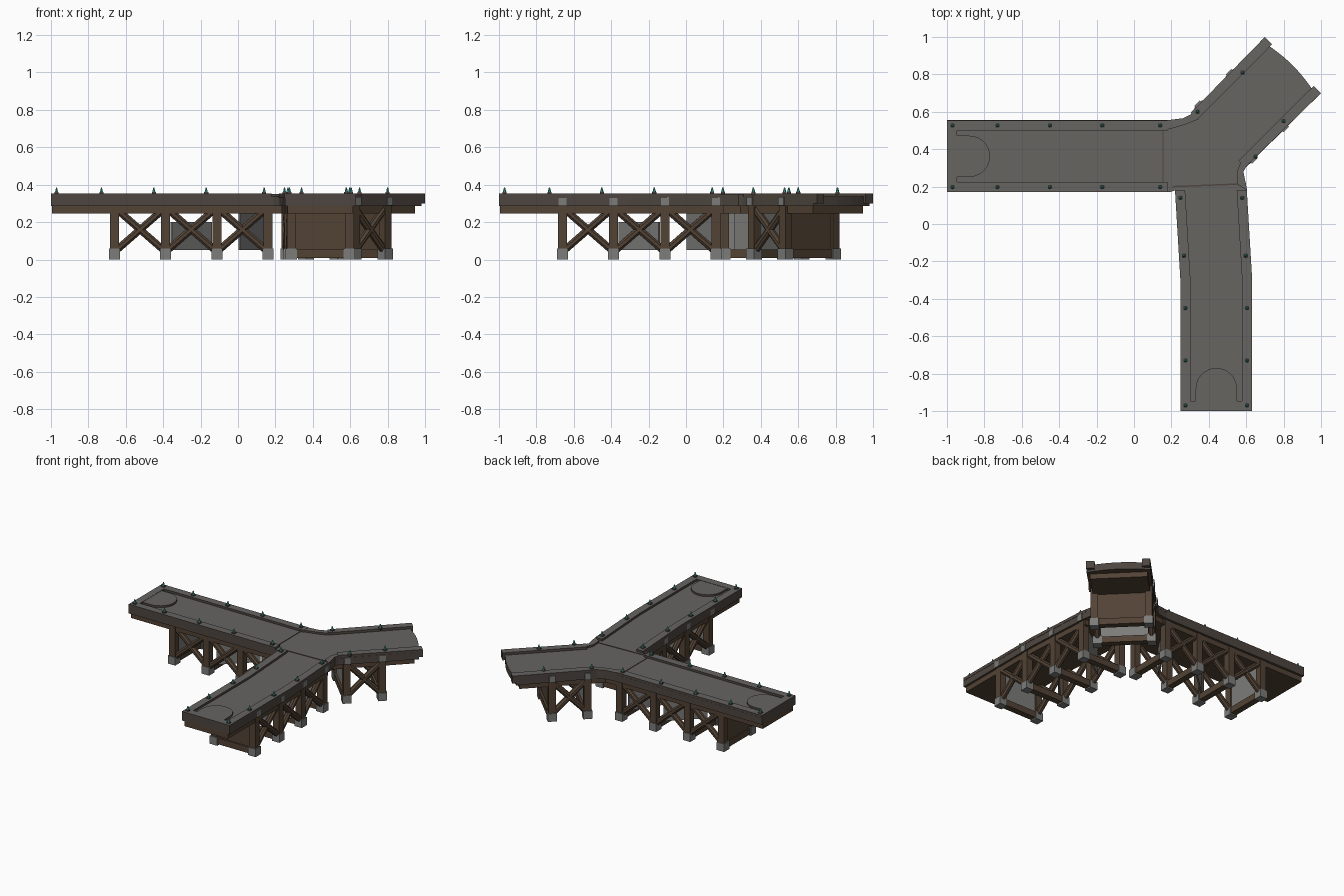
import bpy, bmesh, math
from mathutils import Vector

if "Cube" in bpy.data.objects:
    bpy.data.objects.remove(bpy.data.objects["Cube"])

def mat(name, r, g, b):
    m = bpy.data.materials.new(name)
    m.diffuse_color = (r, g, b, 1)
    m.use_nodes = True
    m.node_tree.nodes["Principled BSDF"].inputs["Base Color"].default_value = m.diffuse_color
    return m

DECK = mat("deck grey", .135, .128, .12)
EDGE = mat("dark edge timber", .075, .06, .05)
WOOD = mat("brown timber", .085, .055, .035)
STONE = mat("footing grey", .2, .2, .195)
TEAL = mat("teal crystal", .06, .33, .29)

def finish(name, bm, mats):
    bmesh.ops.recalc_face_normals(bm, faces=bm.faces)
    me = bpy.data.meshes.new(name)
    bm.to_mesh(me)
    bm.free()
    for m in mats:
        me.materials.append(m)
    ob = bpy.data.objects.new(name, me)
    bpy.context.collection.objects.link(ob)
    return ob

def prism(name, pts, z0, z1, mats):
    """Extruded plan outline; optional second / third material for sides / underside."""
    bm = bmesh.new()
    lo = [bm.verts.new((x, y, z0)) for x, y in pts]
    hi = [bm.verts.new((x, y, z1)) for x, y in pts]
    bm.faces.new(lo)
    bm.faces.new(hi)
    n = len(pts)
    for i in range(n):
        j = (i + 1) % n
        bm.faces.new((lo[i], lo[j], hi[j], hi[i]))
    bmesh.ops.recalc_face_normals(bm, faces=bm.faces)
    for f in bm.faces:
        k = 0 if f.normal.z > .5 else (2 if f.normal.z < -.5 else 1)
        f.material_index = min(k, len(mats) - 1)
    return finish(name, bm, mats)

def strip(name, outer, inner, z0, z1, mats):
    """Band between two matching polylines."""
    for i in range(len(outer) - 1):
        prism(name, [outer[i], outer[i + 1], inner[i + 1], inner[i]], z0, z1, mats)

def beam(name, a, b, r, m, sides=8):
    """Log (8 sides) or square beam (4 sides) between two points."""
    a, b = Vector(a), Vector(b)
    d = b - a
    bm = bmesh.new()
    bmesh.ops.create_cone(bm, cap_ends=True, segments=sides, radius1=r, radius2=r, depth=d.length)
    ang = math.pi / sides
    q = d.to_track_quat('Z', 'Y')
    for v in bm.verts:
        c, s = math.cos(ang), math.sin(ang)
        x, y, z = v.co
        v.co = q @ Vector((c * x - s * y, s * x + c * y, z)) + (a + b) / 2
    return finish(name, bm, [m])

def block(name, x, y, half, z0, z1, m, ang=0):
    pts = [(x + half * 1.414 * math.cos(ang + math.pi * (k + .5) / 2),
            y + half * 1.414 * math.sin(ang + math.pi * (k + .5) / 2)) for k in range(4)]
    return prism(name, pts, z0, z1, [m])

def wall(name, p, q, z0, z1, thick, m):
    """Thin upright panel between two plan points."""
    p, q = Vector(p), Vector(q)
    d = (q - p).normalized() * thick / 2
    n = Vector((-d.y, d.x))
    return prism(name, [p + n, q + n, q - n, p - n], z0, z1, [m])

def spike(x, y):
    block("crystal_bracket", x, y, .011, .345, .36, EDGE)
    bm = bmesh.new()
    bmesh.ops.create_cone(bm, cap_ends=True, segments=6, radius1=.011, radius2=.003, depth=.03)
    bmesh.ops.translate(bm, verts=bm.verts, vec=(x, y, .37))
    finish("crystal", bm, [TEAL])

# arm coordinates: s runs along the arm, t across, to plan position
def left(s, t):
    return (s, .362 + t)

def down(s, t):
    return (.44 - max(0, s + .3) * .06 + t, s)

R = math.sqrt(.5)
def diag(s, t):
    return (R * (s + t), R * (s - t))

# deck slab
arc = [diag(1.175 + .025 * math.cos(math.pi * k / 8), .212 * k / 4) for k in range(4, -5, -1)]
outline = ([(-1, .17), (.19, .17), down(.18, -.19), down(-.3, -.19), down(-1, -.19),
            down(-1, .19), down(-.3, .19), down(.2, .19), (.585, .28), (.6, .305)]
           + arc + [(.31, .59), (.26, .565), (.19, .555), (-1, .555)])
prism("deck", outline, .285, .336, [DECK, EDGE, WOOD])

# lower fascia beams under each arm
for f, s0, s1 in ((left, -.995, .2), (down, -.995, .2), (diag, .5, 1.15)):
    w = .175 if f is not diag else .19
    ss = [s0, min(-.3, s1), s1] if f is not diag else [s0, s1]
    for a, b in zip(ss, ss[1:]):
        prism("under_beam", [f(a, -w), f(b, -w), f(b, w), f(a, w)], .247, .286, [WOOD])
prism("junction_under_beam", [(.19, .19), (.24, .19), (.56, .2), (.56, .3), (.36, .55), (.19, .53)],
      .247, .286, [WOOD])

# raised curbs
K = [DECK, EDGE, EDGE]
for f, side in ((left, -1), (down, -1), (left, 1), (down, 1)):
    ss = [-1, -.3, .18]
    strip("side_curb", [f(s, .192 * side) for s in ss], [f(s, .138 * side) for s in ss], .33, .352, K)
for f in (left, down):
    prism("end_curb", [f(-1, -.14), f(-1, .14), f(-.946, .14), f(-.946, -.14)], .33, .352, K)
    # rounded landing plate near the arm end
    pts = [f(-.95, -.11), f(-.95, .11)]
    pts += [f(-.88 + .11 * math.sin(math.pi * k / 14), .11 * math.cos(math.pi * k / 14)) for k in range(15)]
    prism("landing_plate", pts, .33, .35, K)
strip("bend_curb", [(.18, .555), (.26, .565), (.31, .59)], [(.18, .505), (.27, .53), (.345, .56)], .33, .35, K)
strip("bend_curb", [(.605, .18), (.585, .28), (.6, .305)], [(.555, .21), (.55, .28), (.575, .34)], .33, .35, K)
for side in (-1, 1):
    strip("diagonal_curb", [diag(.635, .206 * side), diag(1.202, .212 * side)],
          [diag(.635, .155 * side), diag(1.202, .157 * side)], .30, .354, K)

# seams where the arms meet the junction
wall("deck_seam", (.205, .2), (.6, .215), .335, .339, .008, EDGE)
wall("deck_seam", (.155, .22), (.155, .5), .335, .339, .006, EDGE)

# crystals on the curbs
for s in (-.97, -.73, -.45, -.17, .14):
    for t in (-.165, .165):
        spike(*left(s, t))
        spike(*down(s, t))
for x, y in ((.58, .81), (.34, .6), (.8, .55), (.65, .36)):
    spike(x, y)

def bent(f, s, w, ang):
    """Transverse support frame: two posts on footings with a ground beam."""
    for t in (-w, w):
        x, y = f(s, t)
        block("footing", x, y, .03, 0, .058, STONE, ang)
        block("post", x, y, .024, .05, .3, WOOD, ang)
        x, y = f(s, t * 1.06 + math.copysign(.006, t))
        block("post_cap", x, y, .021, .288, .335, STONE, ang)
    beam("ground_beam", (*f(s, -w), .032), (*f(s, w), .032), .032, WOOD, 4)

def bay(f, s0, s1, w):
    """Crossed log braces on both sides of a bay."""
    for t in (-w, w):
        for a, b in ((.05, .27), (.27, .05)):
            beam("cross_brace", (*f(s0 + .01, t), a), (*f(s1 - .01, t), b), .021, WOOD)

# trestles below the two straight arms
S = (-.66, -.387, -.113, .16)
for f in (left, down):
    for s in S:
        bent(f, s, .155, 0)
    for a, b in zip(S, S[1:]):
        bay(f, a, b, .155)
    wall("end_panel", f(S[0] - .008, -.14), f(S[0] - .008, .14), .05, .26, .012, WOOD)
    wall("end_panel_back", f(S[0] + .006, -.14), f(S[0] + .006, .14), .05, .26, .012, STONE)
    wall("inner_panel", f(S[1] + .03, -.1), f(S[2] - .03, .1), .05, .2, .01, STONE)
    wall("inner_panel", f(S[2] + .12, -.1), f(S[3] - .02, .1), .05, .25, .01, STONE)

# trestle below the diagonal arm
D = (.695, .933)
for s in D:
    bent(diag, s, .18, math.pi / 4)
bay(diag, D[0], D[1], .18)
wall("diagonal_end_panel", diag(D[1], -.165), diag(D[1], .165), .05, .26, .014, WOOD)
wall("diagonal_inner_panel", diag(D[0], -.165), diag(D[0], .165), .05, .26, .014, STONE)
